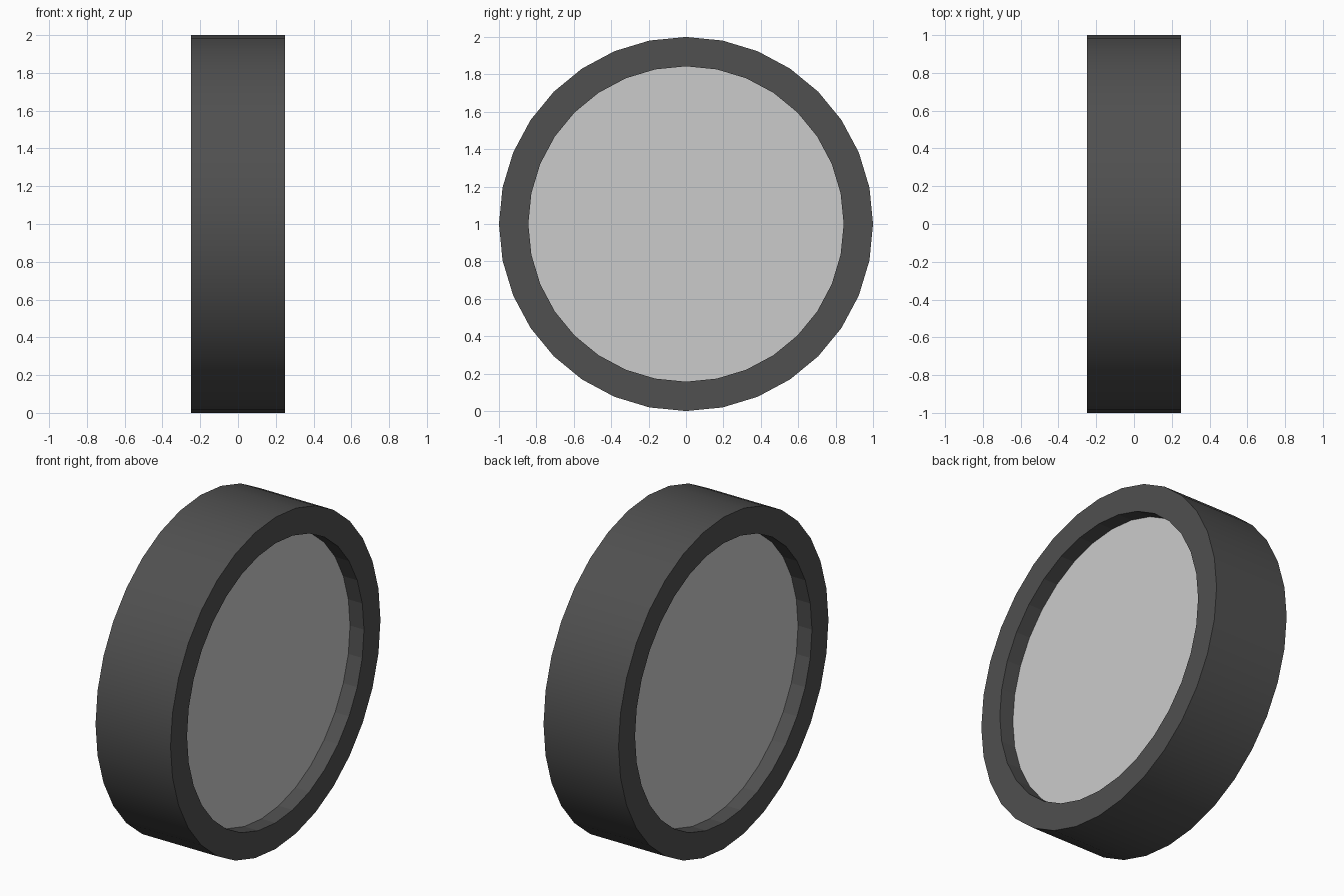
import bpy, bmesh
from math import cos, sin, tau

if "Cube" in bpy.data.objects:
    bpy.data.objects.remove(bpy.data.objects["Cube"])

SIDES = 32
R_OUT, R_IN = 1.0, 0.843
HALF_W, HALF_HUB = 0.25, 0.157


def finish(name, bm, color=None):
    bmesh.ops.recalc_face_normals(bm, faces=bm.faces)
    mesh = bpy.data.meshes.new(name)
    bm.to_mesh(mesh)
    bm.free()
    obj = bpy.data.objects.new(name, mesh)
    obj.location.z = R_OUT
    bpy.context.collection.objects.link(obj)
    if color:
        mat = bpy.data.materials.new(name + "_material")
        mat.diffuse_color = color
        mat.use_nodes = True
        mat.node_tree.nodes["Principled BSDF"].inputs["Base Color"].default_value = mat.diffuse_color
        mesh.materials.append(mat)
    return obj


def circle(bm, x, r):
    return [bm.verts.new((x, r * cos(tau * i / SIDES), r * sin(tau * i / SIDES)))
            for i in range(SIDES)]


# Tire: rectangular profile swept around the x axis, smooth tread only
bm = bmesh.new()
profile = [(-HALF_W, R_OUT), (HALF_W, R_OUT), (HALF_W, R_IN), (-HALF_W, R_IN)]
rings = [circle(bm, x, r) for x, r in profile]
for k in range(4):
    a, b = rings[k], rings[(k + 1) % 4]
    for i in range(SIDES):
        j = (i + 1) % SIDES
        face = bm.faces.new((a[i], a[j], b[j], b[i]))
        face.smooth = k == 0
for e in bm.edges:
    if abs(e.verts[0].co.x - e.verts[1].co.x) < 1e-6:
        e.smooth = False
finish("tire", bm, (0.08, 0.08, 0.08, 1))

# Hub: plain recessed disc filling the tire, visible from both sides
bm = bmesh.new()
left, right = circle(bm, -HALF_HUB, R_IN), circle(bm, HALF_HUB, R_IN)
bm.faces.new(left)
bm.faces.new(right)
finish("hub_disc", bm)
